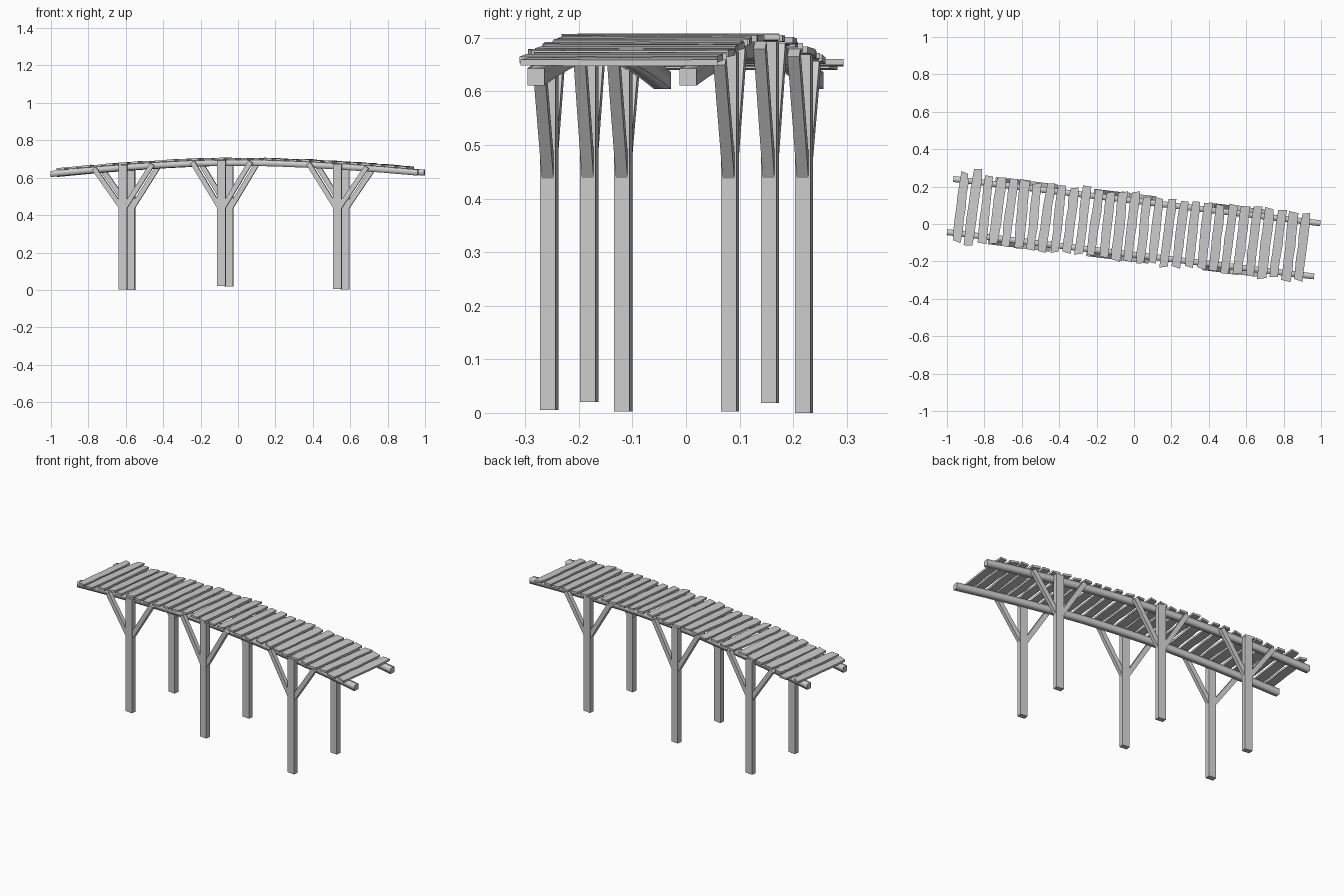
import bpy, bmesh, math, random
from mathutils import Vector, Matrix

if "Cube" in bpy.data.objects:
    bpy.data.objects.remove(bpy.data.objects["Cube"])

random.seed(7)
ANG = -0.12
BASE = Matrix.Translation((0, -0.02, 0)) @ Matrix.Rotation(ANG, 4, 'Z')  # bridge axis is slightly skewed

# arch of the stringer centre line (u along the bridge, z)
ARCH = [(-0.99, 0.62), (-0.8, 0.638), (-0.6, 0.654), (-0.4, 0.667), (-0.2, 0.677), (0, 0.679),
        (0.2, 0.677), (0.4, 0.669), (0.6, 0.657), (0.8, 0.643), (0.987, 0.627)]


def arch(u):
    for (a, za), (b, zb) in zip(ARCH, ARCH[1:]):
        if u <= b:
            break
    return za + (zb - za) * (u - a) / (b - a)


def finish(name, bm, smooth):
    bmesh.ops.recalc_face_normals(bm, faces=bm.faces)
    me = bpy.data.meshes.new(name)
    bm.transform(BASE)
    bm.to_mesh(me)
    bm.free()
    for p in me.polygons:
        p.use_smooth = smooth
    ob = bpy.data.objects.new(name, me)
    bpy.context.collection.objects.link(ob)
    return ob


def skin(name, rings, smooth=False):
    """Join rings of points into a capped tube."""
    bm = bmesh.new()
    rs = [[bm.verts.new(p) for p in r] for r in rings]
    n = len(rs[0])
    for a, b in zip(rs, rs[1:]):
        for i in range(n):
            bm.faces.new((a[i], a[(i + 1) % n], b[(i + 1) % n], b[i]))
    bm.faces.new(rs[0])
    bm.faces.new(rs[-1])
    ob = finish(name, bm, False)
    if smooth:  # rounded shading on the sides, flat ends
        for p in ob.data.polygons[:-2]:
            p.use_smooth = True
    return ob


def beam(name, a, b, w, t):
    """Square timber in a plane of constant v, width w in plane, t across."""
    a, b = Vector(a), Vector(b)
    d = (b - a).normalized()
    s = d.cross(Vector((0, 1, 0))) * w / 2
    y = Vector((0, t / 2, 0))
    return skin(name, [[p + s + y, p + s - y, p - s - y, p - s + y] for p in (a, b)])


# two curved stringers
for side in (-1, 1):
    v, h = side * 0.143, 0.016
    skin("stringer", [[(u, v - h, z - h), (u, v + h, z - h), (u, v + h, z + h), (u, v - h, z + h)]
                      for u, z in ARCH], True)

# posts with a pair of diagonal braces each
for u, bottoms in ((-0.598, (0.003, 0.0)), (-0.068, (0.02, 0.018)), (0.557, (0.005, 0.003))):
    for side, z0 in zip((-1, 1), bottoms):
        v = side * 0.17
        beam("post", (u, v, z0), (u, v, arch(u) + 0.015), 0.045, 0.029)
        for d in (-1, 1):
            ue = u + d * 0.157
            beam("brace", (u + d * 0.012, v, 0.445), (ue, v, arch(ue) + 0.008), 0.026, 0.022)

# worn deck planks with uneven outlines
N = 29
for i in range(N):
    u = -0.932 + i * 1.838 / (N - 1)
    w = random.uniform(0.049, 0.056) / 2
    lo = -0.18 + random.uniform(-0.01, 0.008)
    hi = 0.18 + random.uniform(-0.008, 0.012)
    if i == 1:
        lo, hi = -0.2, 0.212
    slope = (arch(u + 0.03) - arch(u - 0.03)) / 0.06 + random.uniform(-0.04, 0.04)
    zc = arch(u) + 0.016
    th = random.uniform(0.010, 0.013)
    skew = random.uniform(-0.004, 0.004)
    rings = []
    for k in range(7):
        f = k / 6
        v = lo + (hi - lo) * f
        c = u + skew * (2 * f - 1) + random.uniform(-0.002, 0.002)
        ww = w - (random.uniform(0.001, 0.007) if k in (0, 6) else random.uniform(0, 0.003))
        e = random.uniform(-0.006, 0.006) if k in (0, 6) else 0
        pts = []
        for du, ze in ((-ww, 0), (ww, 0), (ww, th), (-ww, th)):
            pts.append((c + du, v + (e if du > 0 else -e), zc + (c + du - u) * slope + ze))
        rings.append(pts)
    skin("plank", rings)
